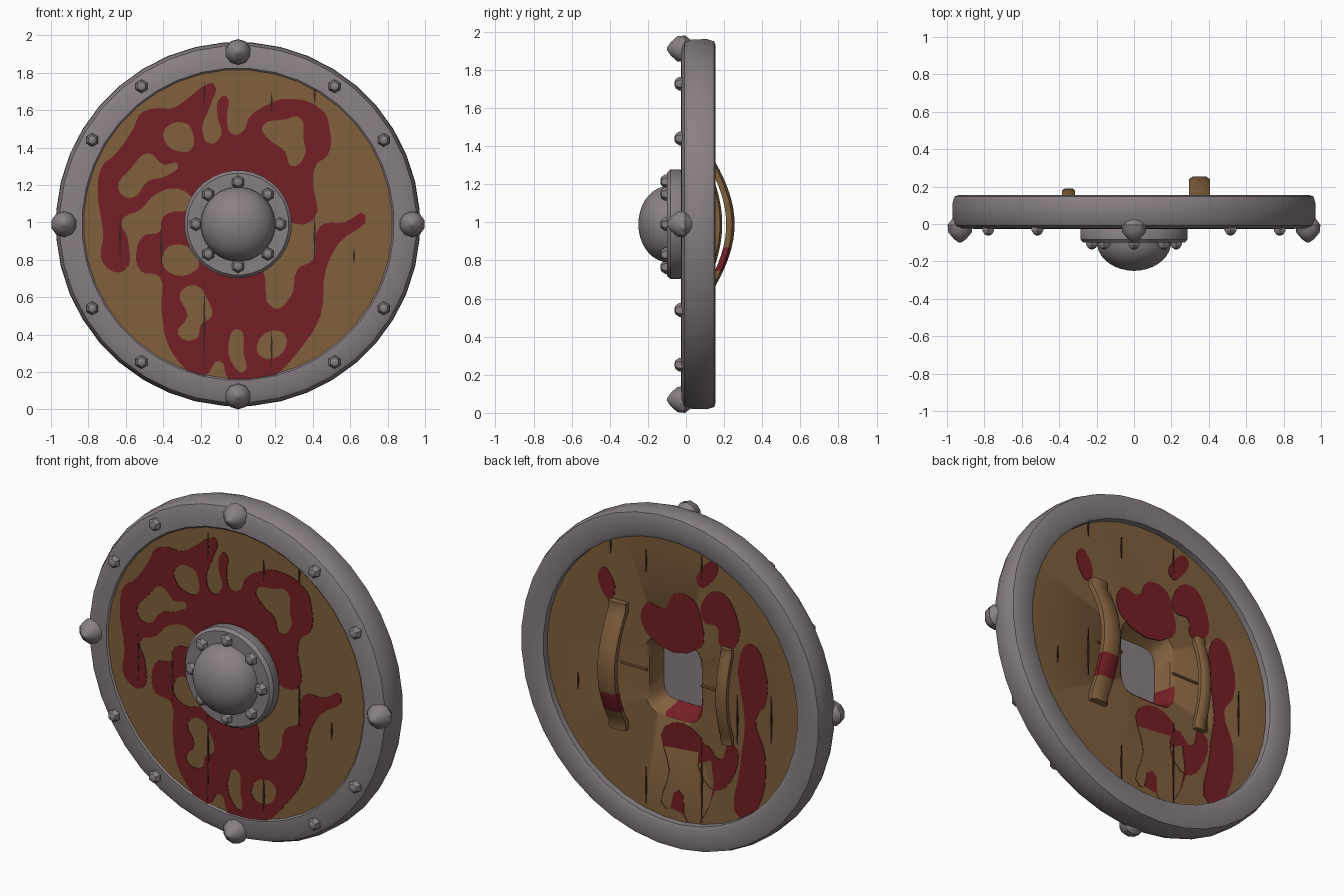
import bpy, bmesh, math

if "Cube" in bpy.data.objects:
    bpy.data.objects.remove(bpy.data.objects["Cube"])

CZ = 0.99            # height of the shield centre
FRONT, BACK = -0.018, 0.11   # wood surfaces


def material(name, rgb):
    m = bpy.data.materials.new(name)
    m.diffuse_color = (*rgb, 1)
    m.use_nodes = True
    m.node_tree.nodes["Principled BSDF"].inputs["Base Color"].default_value = m.diffuse_color
    return m


METAL = material("grey metal", (0.25, 0.215, 0.23))
WOOD = material("brown wood", (0.22, 0.115, 0.047))
RED = material("dark red paint", (0.175, 0.014, 0.018))
DARK = material("dark crack", (0.035, 0.018, 0.012))


def finish(bm, name, mats, angle=40):
    bmesh.ops.recalc_face_normals(bm, faces=bm.faces)
    me = bpy.data.meshes.new(name)
    bm.to_mesh(me)
    bm.free()
    ob = bpy.data.objects.new(name, me)
    bpy.context.collection.objects.link(ob)
    for m in mats:
        me.materials.append(m)
    bpy.ops.object.select_all(action='DESELECT')
    ob.select_set(True)
    bpy.context.view_layer.objects.active = ob
    bpy.ops.object.shade_smooth_by_angle(angle=math.radians(angle))
    return ob


def loft(name, rings, mat, n=40, cx=0, cz=CZ, closed=False, rule=None, angle=40):
    """Skin rings (half width, half height, y, roundness power) along y."""
    bm = bmesh.new()
    loops = []
    for rx, rz, y, p in rings:
        loop = []
        for i in range(n):
            a = 2 * math.pi * (i + 0.5) / n
            c, s = math.cos(a), math.sin(a)
            loop.append(bm.verts.new((
                cx + rx * math.copysign(abs(c) ** (2 / p), c), y,
                cz + rz * math.copysign(abs(s) ** (2 / p), s))))
        loops.append(loop)
    pairs = list(zip(loops, loops[1:]))
    if closed:
        pairs.append((loops[-1], loops[0]))
    else:
        bm.faces.new(loops[0])
        bm.faces.new(loops[-1])
    for a, b in pairs:
        for i in range(n):
            j = (i + 1) % n
            bm.faces.new((a[i], a[j], b[j], b[i]))
    if rule:
        for f in bm.faces:
            f.material_index = rule(f.calc_center_median())
    return finish(bm, name, [mat, RED] if rule else [mat], angle)


def lathe(name, profile, mat, **kw):
    return loft(name, [(r, r, y, 2) for r, y in profile], mat, **kw)


def plate(name, outlines, y, mat, smooth=True):
    """Thin painted plate; outlines in hundredths, nested ones become holes."""
    cu = bpy.data.curves.new(name, 'CURVE')
    cu.dimensions, cu.fill_mode = '2D', 'BOTH'
    cu.extrude, cu.resolution_u = 0.003, 4
    for pts in outlines:
        sp = cu.splines.new('BEZIER')
        sp.bezier_points.add(len(pts) - 1)
        sp.use_cyclic_u = True
        for bp, (x, z) in zip(sp.bezier_points, pts):
            bp.co = (x / 100, z / 100, 0)
            bp.handle_left_type = bp.handle_right_type = 'AUTO' if smooth else 'VECTOR'
    cu.materials.append(mat)
    ob = bpy.data.objects.new(name, cu)
    ob.location.y = y
    ob.rotation_euler.x = math.pi / 2
    bpy.context.collection.objects.link(ob)
    bpy.ops.object.select_all(action='DESELECT')
    ob.select_set(True)
    bpy.context.view_layer.objects.active = ob
    bpy.ops.object.convert(target='MESH')


# Wooden disc with a rounded hand pocket sunk into the back
loft("wooden_disc", [
    (0.24, 0.24, FRONT, 2), (0.84, 0.84, FRONT, 2), (0.84, 0.84, BACK, 2),
    (0.19, 0.23, BACK, 4), (0.17, 0.21, BACK - 0.015, 5),
    (0.14, 0.17, -0.06, 5), (0.11, 0.14, -0.085, 4)], WOOD,
    rule=lambda c: int(c.y < 0.108 and abs(c.x) < 0.2 and abs(c.z - CZ) < 0.25
                       and c.y > -0.08 and c.x < 0.05 and c.z < 0.98))

# Metal rim
lathe("rim", [(0.82, -0.012), (0.835, -0.026), (0.92, -0.024), (0.955, -0.008),
              (0.972, 0.03), (0.974, 0.11), (0.962, 0.148), (0.94, 0.155),
              (0.84, 0.155), (0.822, 0.145), (0.82, 0.1)], METAL, closed=True)

# Central boss: flange and dome
lathe("boss_flange", [(0.275, -0.01), (0.288, -0.03), (0.288, -0.082),
                      (0.272, -0.1), (0.19, -0.1)], METAL, n=32)
dome = [(0.2 * math.cos(t), -0.095 - 0.155 * math.sin(t))
        for t in [k * math.pi / 18 for k in range(9)]]
lathe("boss_dome", dome + [(0.008, -0.25)], METAL, n=32)

# Studs on the flange and the rim
STUD = [(0.036, 0.012), (0.036, -0.012), (0.024, -0.03), (0.008, -0.037)]


def stud(name, r, deg, y):
    a = math.radians(deg)
    lathe(name, [(s, y + d) for s, d in STUD], METAL, n=6, angle=30,
          cx=r * math.cos(a), cz=CZ + r * math.sin(a))


for k in range(8):
    stud("boss_stud", 0.225, 45 * k, -0.098)
for deg in (30, 55, 125, 150, 210, 235, 305, 330):
    stud("rim_stud", 0.9, deg, -0.024)

# Four pointed spikes at the quarters of the rim
for cx, cz in ((0.93, 0), (-0.93, 0), (0, 0.92), (0, -0.92)):
    lathe("rim_spike", [(0.02, 0.06), (0.07, -0.005), (0.066, -0.045),
                        (0.035, -0.08), (0.006, -0.1)], METAL, n=10,
          cx=cx, cz=CZ + cz, angle=35)


# Bowed grips on the back
def grip(name, x, width, half, peak, thick, red):
    bm = bmesh.new()
    rows = []
    n = 18
    for i in range(n + 1):
        t = 2 * i / n - 1
        rise = (peak - BACK - thick) * max(0, math.cos(math.pi / 2 * min(1, abs(t) * 1.12))) ** 0.9
        w = width / 2
        rows.append([bm.verts.new((x + sx * w, BACK - 0.004 + rise + dy, CZ + t * half))
                     for sx, dy in ((-1, 0), (1, 0), (1, thick * 0.75), (0.6, thick + 0.004),
                                    (-0.6, thick + 0.004), (-1, thick * 0.75))])
    for a, b in zip(rows, rows[1:]):
        for i in range(6):
            j = (i + 1) % 6
            bm.faces.new((a[i], a[j], b[j], b[i]))
    bm.faces.new(rows[0])
    bm.faces.new(rows[-1])
    for f in bm.faces:
        f.material_index = int(red[0] < f.calc_center_median().z < red[1])
    finish(bm, name, [WOOD, RED])


grip("large_grip", 0.35, 0.11, 0.37, 0.255, 0.04, (0.74, 0.86))
grip("small_grip", -0.35, 0.07, 0.28, 0.19, 0.03, (0.0, 0.0))

# Thin pegs between the pocket and the grips
for side in (-1, 1):
    bpy.ops.mesh.primitive_cylinder_add(vertices=8, radius=0.008, depth=0.17,
                                        location=(side * 0.26, BACK, 1.0),
                                        rotation=(0, math.pi / 2, 0))
    peg = bpy.context.object
    peg.name = "peg"
    peg.data.materials.append(WOOD)

# Painted wings on the front, with bare wood islands
plate("front_paint_upper", [
    [(-13, 174), (-18, 173), (-26, 167), (-35, 161), (-44, 161), (-52, 158), (-56, 150),
     (-67, 135), (-72, 131), (-75, 118), (-72, 94), (-72, 78), (-61, 74), (-59, 91),
     (-62, 101), (-52, 107), (-44, 115), (-32, 118), (-20, 110), (0, 105), (20, 102),
     (40, 101), (40, 124), (42, 131), (48, 136), (49, 150), (45, 160), (25, 166),
     (16, 163), (6, 156), (3, 149), (-3, 147), (-6, 156), (-6, 167), (-9, 167),
     (-11, 157), (-9, 147), (-15, 142), (-19, 150), (-15, 162)],
    [(-39, 150), (-28, 153), (-24, 147), (-25, 139), (-32, 138), (-39, 143)],
    [(-64, 118), (-57, 129), (-48, 137), (-40, 131), (-32, 131), (-38, 125), (-48, 122),
     (-57, 113)],
    [(13, 151), (25, 155), (33, 156), (35, 144), (36, 137), (29, 130), (25, 138),
     (17, 144)]], FRONT, RED)
plate("front_paint_lower", [
    [(-15, 105), (-28, 106), (-40, 103), (-42, 95), (-50, 93), (-54, 86), (-52, 74),
     (-42, 71), (-41, 54), (-35, 30), (-18, 18), (-10, 26), (-5, 16), (6, 13), (18, 17),
     (33, 32), (44, 50), (47, 75), (54, 89), (68, 104), (57, 100), (44, 98), (40, 80),
     (32, 75), (28, 60), (19, 54), (13, 75), (0, 85)],
    [(-39, 85), (-30, 88), (-22, 82), (-22, 75), (-38, 74)],
    [(-31, 62), (-22, 66), (-16, 58), (-14, 50), (-20, 45), (-22, 38), (-32, 40), (-27, 50)],
    [(-5, 35), (0, 43), (3, 30), (3, 20), (-2, 23)],
    [(10, 34), (22, 42), (26, 35), (15, 27)]], FRONT, RED)

# Worn paint on the back
plate("back_paint", [
    [(18, 122), (18, 139), (6, 139), (0, 149), (-12, 149), (-17, 140), (-17, 122)],
    [(-19, 138), (-19, 150), (-29, 158), (-39, 150), (-39, 128), (-30, 127), (-28, 137)],
    [(-16, 158), (-19, 170), (-27, 174), (-24, 162)],
    [(-43, 125), (-50, 133), (-59, 120), (-59, 100), (-53, 90), (-59, 70), (-55, 40),
     (-44, 28), (-43, 60), (-46, 85)],
    [(6, 70), (-17, 70), (-17, 20), (-9, 18), (-3, 35), (5, 22), (3, 45)],
    [(-20, 66), (-30, 60), (-37, 72), (-36, 48), (-23, 42)],
    [(47, 152), (43, 152), (41, 135), (46, 138)]], BACK, RED)


# Tapered cracks along the plank joints
CRACKS = ((-63, 78, 106), (-41, 72, 101), (-18, 20, 70), (-18, 161, 176), (18, 22, 43),
          (18, 157, 170), (41, 77, 106), (41, 162, 174), (62, 77, 87))
slits = [[(x, a), (x + 0.6, (a + b) / 2), (x, b), (x - 0.6, (a + b) / 2)] for x, a, b in CRACKS]
plate("front_cracks", slits, FRONT - 0.002, DARK, False)
plate("back_cracks", slits, BACK + 0.002, DARK, False)
